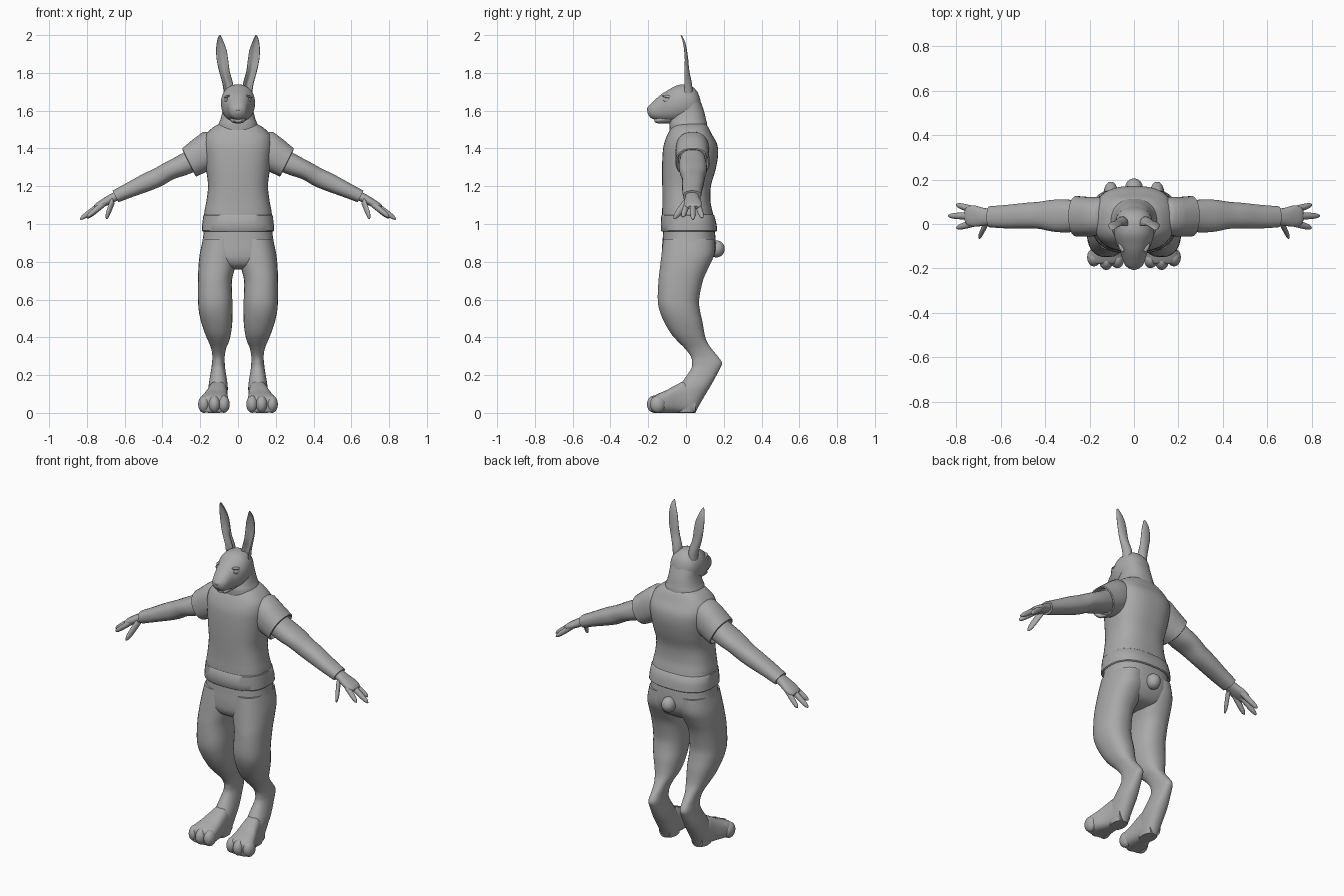
import bpy, bmesh, math
from mathutils import Matrix, Vector

GREY = bpy.data.materials.new("plain grey")
GREY.diffuse_color = (0.4, 0.4, 0.4, 1)


def finish(name, bm, mirror=False, matrix=None):
    bmesh.ops.recalc_face_normals(bm, faces=bm.faces)
    me = bpy.data.meshes.new(name)
    bm.to_mesh(me)
    bm.free()
    if matrix:
        me.transform(matrix)
    me.materials.append(GREY)
    me.shade_smooth()
    me.set_sharp_from_angle(angle=math.radians(42))
    ob = bpy.data.objects.new(name, me)
    bpy.context.collection.objects.link(ob)
    if mirror:
        mod = ob.modifiers.new("mirror", 'MIRROR')
        mod.use_mirror_merge = False
    return ob


def smooth_rows(rows, steps):
    out = []
    for i in range(len(rows) - 1):
        q = [rows[max(i - 1, 0)], rows[i], rows[i + 1], rows[min(i + 2, len(rows) - 1)]]
        for k in range(steps):
            t = k / steps
            out.append([0.5 * (2 * b + (c - a) * t + (2 * a - 5 * b + 4 * c - d) * t * t
                               + (3 * b - a - 3 * c + d) * t ** 3) for a, b, c, d in zip(*q)])
    return out + [list(rows[-1])]


def loft(name, rows, axis='z', n=32, p=2.3, steps=4, mirror=False, dent=0, matrix=None):
    """Rows are (position on axis, min a, max a, min b, max b) of a rounded section."""
    bm = bmesh.new()
    rings = []
    for t, a0, a1, b0, b1 in smooth_rows(rows, steps):
        ring = []
        for i in range(n):
            ang = 2 * math.pi * (i + 0.5) / n
            c, s = math.cos(ang), math.sin(ang)
            c = math.copysign(abs(c) ** (2 / p), c)
            s = math.copysign(abs(s) ** (2 / p), s)
            if s < 0:
                s *= 1 - dent * (1 - c * c)
            a = (a0 + a1) / 2 + c * (a1 - a0) / 2
            b = (b0 + b1) / 2 + s * (b1 - b0) / 2
            ring.append(bm.verts.new({'z': (a, b, t), 'y': (a, t, b), 'x': (t, a, b)}[axis]))
        rings.append(ring)
    for r, q in zip(rings, rings[1:]):
        for i in range(n):
            j = (i + 1) % n
            bm.faces.new((r[i], r[j], q[j], q[i]))
    bm.faces.new(rings[0])
    bm.faces.new(rings[-1])
    return finish(name, bm, mirror, matrix)


def ball(name, loc, size, mirror=False, rot=None):
    bm = bmesh.new()
    bmesh.ops.create_uvsphere(bm, u_segments=24, v_segments=14, radius=1)
    m = Matrix.Translation(loc) @ (rot or Matrix()) @ Matrix.Diagonal(Vector((*size, 1)))
    bmesh.ops.transform(bm, matrix=m, verts=bm.verts)
    return finish(name, bm, mirror)


def sym(rows):
    """(t, half width, min b, max b) -> symmetric section rows."""
    return [(t, -w, w, b0, b1) for t, w, b0, b1 in rows]


# Shirt with a hem band at the bottom
loft("shirt", sym([
    (0.99, .184, -.128, .156), (1.06, .179, -.127, .142), (1.12, .168, -.125, .13),
    (1.20, .159, -.126, .132), (1.28, .168, -.127, .155), (1.36, .178, -.125, .17),
    (1.42, .183, -.118, .166), (1.47, .172, -.10, .14), (1.51, .135, -.078, .12),
    (1.53, .10, -.06, .105)]), n=40, p=2.6)
loft("shirt_hem", sym([
    (.975, .17, -.115, .145), (.96, .187, -.13, .16), (.965, .192, -.134, .166),
    (1.0, .19, -.134, .162), (1.045, .184, -.131, .15), (1.05, .178, -.126, .144)]),
    n=40, p=2.6, steps=1)

# Trousers: hips, then legs running down into the hock
loft("hips", sym([
    (.99, .178, -.12, .15), (.92, .187, -.124, .157), (.86, .196, -.128, .157),
    (.81, .185, -.124, .138), (.775, .13, -.10, .105), (.76, .06, -.05, .05)]), n=40, p=2.5)
loft("leg", [
    (.92, .005, .186, -.12, .15), (.84, .002, .203, -.13, .15), (.77, .015, .21, -.138, .12),
    (.70, .032, .212, -.146, .09), (.60, .03, .212, -.15, .07), (.54, .03, .208, -.14, .075),
    (.48, .03, .195, -.115, .088), (.42, .037, .175, -.08, .098), (.38, .047, .158, -.045, .11),
    (.34, .063, .142, -.005, .135), (.30, .07, .136, .025, .168), (.265, .07, .138, .032, .19),
    (.23, .067, .142, .025, .178), (.15, .055, .155, -.03, .135), (.10, .055, .155, -.06, .105),
    (.04, .06, .15, -.07, .07), (.002, .065, .145, -.06, .05)], mirror=True)

# Long feet with toes
loft("foot", [
    (.05, .07, .145, 0, .11), (.0, .058, .155, 0, .165), (-.05, .055, .168, 0, .15),
    (-.10, .052, .188, 0, .122), (-.14, .049, .202, 0, .105), (-.17, .05, .204, 0, .09),
    (-.18, .06, .195, .01, .08)], axis='y', p=2.8, mirror=True)
for i, (x, y) in enumerate([(.075, -.158), (.125, -.166), (.18, -.15)]):
    ball(f"toe_{i + 1}", (x, y, .046), (.031, .041, .046), mirror=True)

# Tail
ball("tail", (0, .162, .868), (.04, .043, .045))

# Neck and head
loft("neck", sym([
    (1.48, .118, -.085, .115), (1.53, .103, -.088, .112), (1.555, .093, -.082, .106),
    (1.60, .082, -.07, .095), (1.65, .078, -.06, .077), (1.69, .06, -.04, .06)]))
loft("head", sym([
    (.078, .02, 1.61, 1.65), (.06, .06, 1.57, 1.70), (.02, .083, 1.55, 1.735),
    (-.04, .09, 1.54, 1.737), (-.09, .078, 1.54, 1.712), (-.13, .06, 1.545, 1.687),
    (-.165, .049, 1.552, 1.657), (-.188, .038, 1.563, 1.635), (-.203, .018, 1.585, 1.617)]),
    axis='y', p=2.2)
loft("lower_jaw", sym([
    (-.06, .05, 1.535, 1.60), (-.11, .043, 1.532, 1.59), (-.15, .036, 1.533, 1.565),
    (-.168, .022, 1.54, 1.558)]), axis='y')
ball("nose", (0, -.194, 1.608), (.02, .013, .014))
tilt = Matrix.Rotation(math.radians(-18), 4, 'Z') @ Matrix.Rotation(math.radians(-12), 4, 'X')
ball("eye", (.064, -.103, 1.656), (.008, .021, .012), True, tilt)
ball("brow", (.058, -.098, 1.674), (.012, .03, .008), True, tilt)

# Tall ears, hollow towards the front
loft("ear", [
    (1.68, .03, .075, -.03, .035), (1.74, .026, .082, -.028, .032), (1.81, .044, .101, -.022, .018),
    (1.87, .052, .113, -.016, .012), (1.92, .06, .116, -.018, .005), (1.96, .074, .113, -.023, -.004),
    (1.99, .087, .105, -.029, -.017), (2.0, .094, .098, -.03, -.025)],
    p=2, mirror=True, dent=1.4)

# Arms are built along x, then sloped downwards from the shoulder
ARM = Matrix.Translation((.17, 0, 1.385)) @ Matrix.Rotation(math.radians(26.5), 4, 'Y')


def arm_part(name, rows, **kw):
    loft(name, rows, axis='x', mirror=True, matrix=ARM, **kw)


arm_part("sleeve", [
    (-.075, -.02, .09, -.06, .06), (-.05, -.045, .115, -.085, .09), (-.03, -.053, .121, -.093, .099),
    (.03, -.056, .121, -.10, .088), (.105, -.056, .126, -.097, .07), (.108, -.05, .12, -.091, .064),
    (.08, -.04, .11, -.08, .055)], steps=1)
arm_part("arm", [
    (.06, -.03, .10, -.075, .05), (.15, -.038, .11, -.066, .045), (.22, -.034, .109, -.056, .043),
    (.29, -.022, .10, -.06, .04), (.36, -.02, .095, -.055, .041), (.45, -.02, .086, -.044, .037),
    (.535, -.015, .08, -.035, .034)])
arm_part("palm", [
    (.51, 0, .065, -.024, .024), (.57, -.008, .073, -.025, .022), (.61, -.012, .083, -.023, .018),
    (.645, -.006, .08, -.018, .013), (.66, .008, .066, -.01, .006)])


def finger(name, start, end, r):
    rows = []
    for f, k in ((0, 1), (.35, 1), (.7, .9), (.9, .65), (1, .2)):
        s, y, w = Vector(start).lerp(Vector(end), f)
        rows.append((s, y - r * k, y + r * k, w - r * k, w + r * k))
    arm_part(name, rows, n=16, p=2)


finger("outer_finger", (.60, .06, -.005), (.722, .086, -.034), .016)
finger("middle_finger", (.60, .035, 0), (.757, .037, -.025), .016)
finger("inner_finger", (.60, .008, -.005), (.718, -.017, -.03), .016)
finger("thumb", (.555, .01, -.012), (.632, -.062, -.082), .019)
